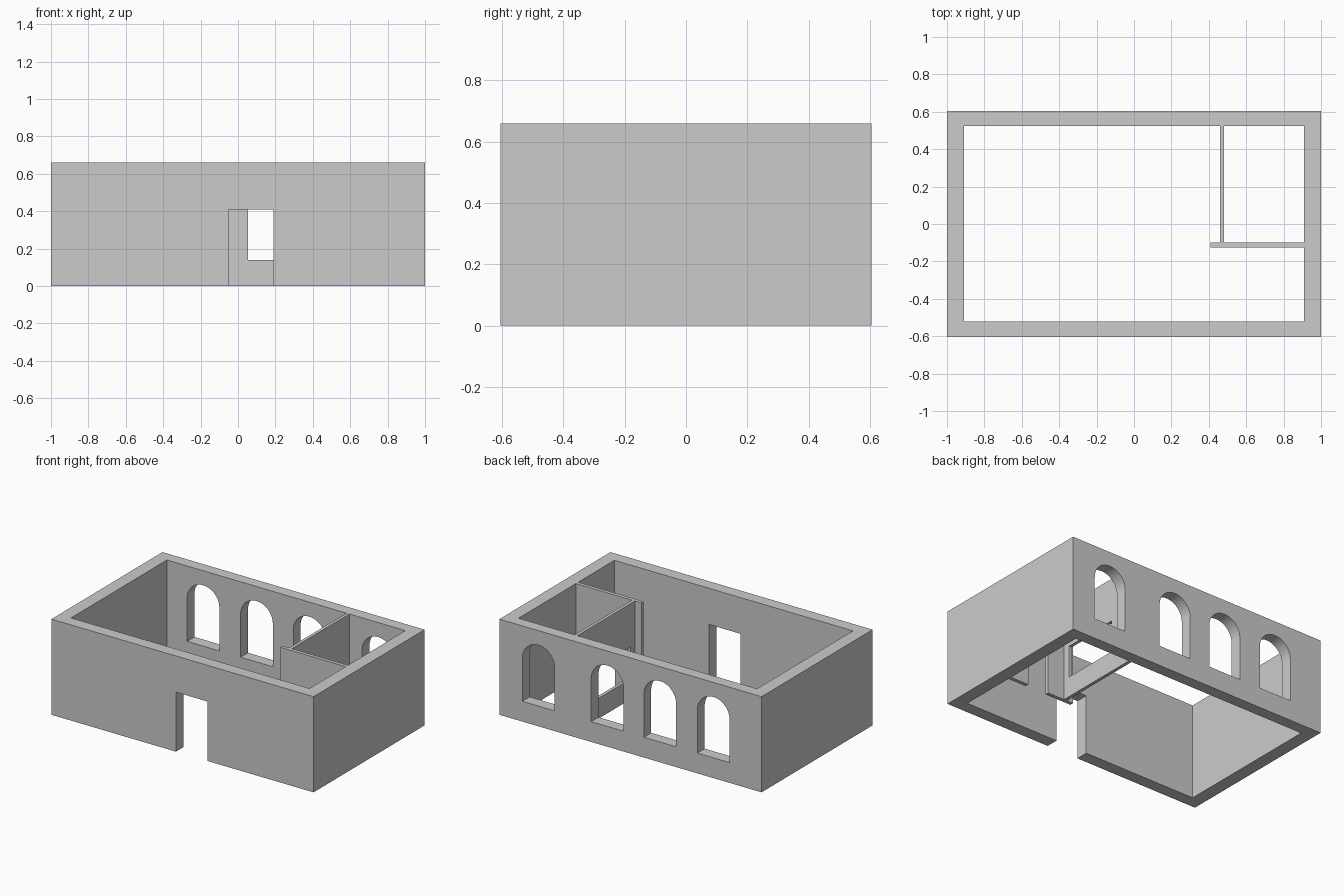
import bpy, bmesh, math

if "Cube" in bpy.data.objects:
    bpy.data.objects.remove(bpy.data.objects["Cube"])

H = 0.66


def prism(name, pts, to3d, depth, helper=False):
    """Extrude a 2D outline along the vector depth."""
    bm = bmesh.new()
    face = bm.faces.new([bm.verts.new(to3d(a, b)) for a, b in pts])
    ext = bmesh.ops.extrude_face_region(bm, geom=[face])
    verts = [g for g in ext["geom"] if isinstance(g, bmesh.types.BMVert)]
    bmesh.ops.translate(bm, verts=verts, vec=depth)
    bmesh.ops.recalc_face_normals(bm, faces=bm.faces[:])
    mesh = bpy.data.meshes.new(name)
    bm.to_mesh(mesh)
    bm.free()
    ob = bpy.data.objects.new(name, mesh)
    bpy.context.collection.objects.link(ob)
    ob.hide_render = helper
    return ob


def box(name, x0, x1, y0, y1, z0, z1, helper=False):
    pts = [(x0, y0), (x1, y0), (x1, y1), (x0, y1)]
    return prism(name, pts, lambda a, b: (a, b, z0), (0, 0, z1 - z0), helper)


def cut(target, cutters):
    """Subtract the cutters, then remove them."""
    bpy.context.view_layer.objects.active = target
    for c in cutters:
        mod = target.modifiers.new("opening", 'BOOLEAN')
        mod.operation = 'DIFFERENCE'
        mod.solver = 'EXACT'
        mod.object = c
        bpy.ops.object.modifier_apply(modifier=mod.name)
        bpy.data.objects.remove(c)


# Outer walls, hollow and open at top and bottom
walls = box("outer_walls", -1, 1, -0.605, 0.605, 0, H)
cutters = [
    box("room_cutter", -0.91, 0.91, -0.52, 0.525, -0.1, H + 0.1, True),
    box("door_cutter", -0.05, 0.19, -0.7, -0.45, -0.1, 0.41, True),
]

# Four arched windows in the back wall
R, SILL, SPRING = 0.123, 0.14, 0.437
for cx in (-0.633, -0.225, 0.177, 0.702):
    arch = [(cx - R, SILL), (cx + R, SILL)]
    arch += [(cx + R * math.cos(math.pi * i / 24), SPRING + R * math.sin(math.pi * i / 24))
             for i in range(25)]
    cutters.append(prism("window_cutter", arch, lambda a, b: (a, 0.45, b), (0, 0.25, 0), True))
cut(walls, cutters)

# Inner partition parallel to the front, with a narrow doorway
cross = box("cross_partition", 0.41, 0.91, -0.125, -0.10, 0, H)
cut(cross, [box("inner_door_cutter", 0.61, 0.77, -0.2, 0, -0.1, 0.41, True)])

# Inner partition running to the back wall, with a pass-through opening
side = box("side_partition", 0.46, 0.482, -0.10, 0.525, 0, H)
cut(side, [box("hatch_cutter", 0.4, 0.55, -0.05, 0.36, 0.14, 0.36, True)])
